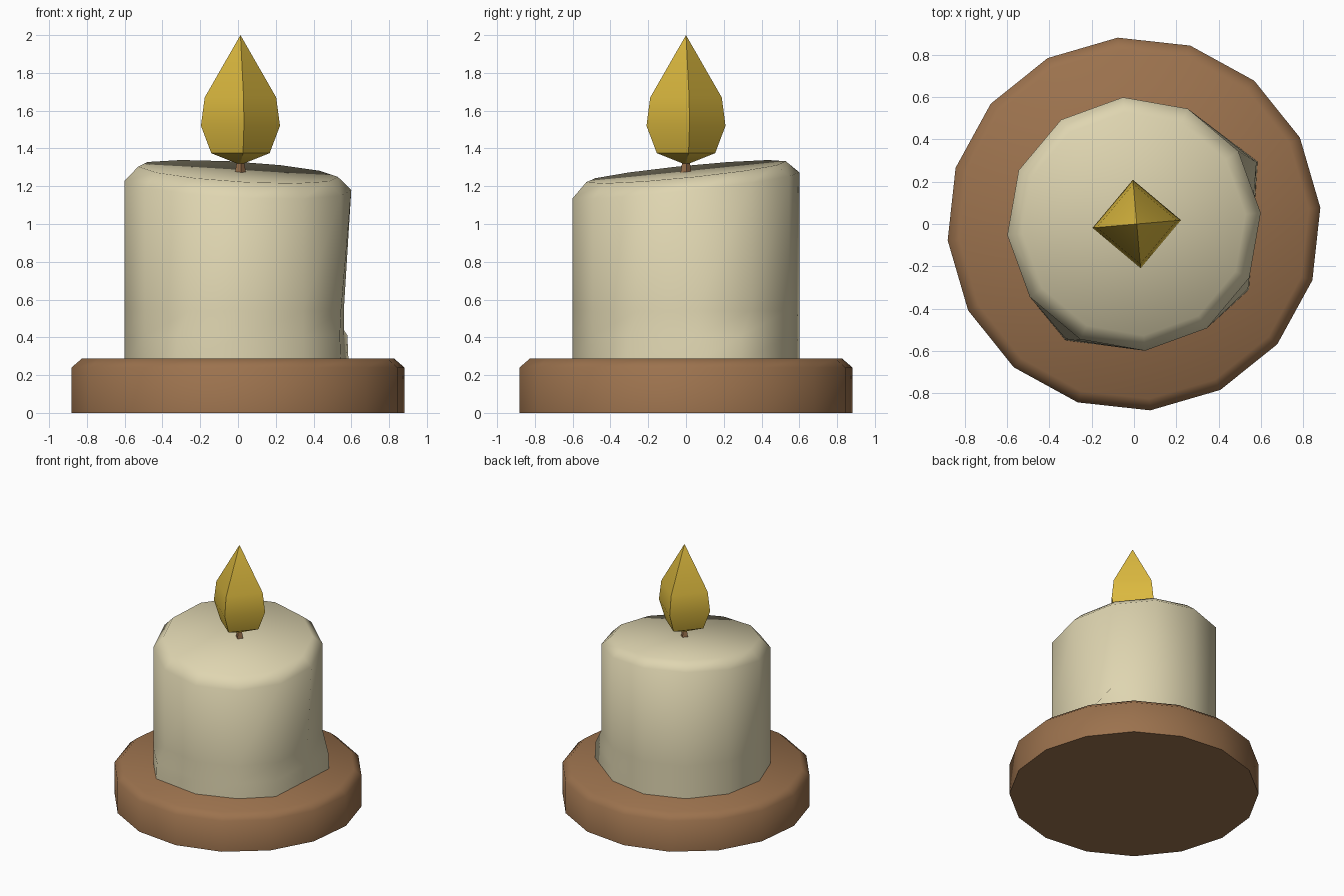
import bpy, bmesh, math
from math import cos, sin, radians

if "Cube" in bpy.data.objects:
    bpy.data.objects.remove(bpy.data.objects["Cube"])


def material(name, rgb):
    m = bpy.data.materials.new(name)
    m.diffuse_color = (*rgb, 1)
    m.use_nodes = True
    m.node_tree.nodes["Principled BSDF"].inputs["Base Color"].default_value = m.diffuse_color
    return m


WOOD = material("brown", (0.33, 0.168, 0.075))
WAX = material("cream wax", (0.74, 0.67, 0.44))
FIRE = material("flame yellow", (0.72, 0.49, 0.05))


def ring(n, r, z, cx=0.0, start=5):
    """One ring of n points; start is the angle of the first in degrees."""
    return [(cx + r * cos(radians(start + 360 * i / n)),
             r * sin(radians(start + 360 * i / n)), z) for i in range(n)]


def loft(name, rings, mat, angle):
    """Closed solid through equal-sized rings of points."""
    bm = bmesh.new()
    vs = [[bm.verts.new(p) for p in r] for r in rings]
    n = len(rings[0])
    for a, b in zip(vs, vs[1:]):
        for i in range(n):
            j = (i + 1) % n
            bm.faces.new((a[i], a[j], b[j], b[i]))
    bm.faces.new(vs[0][::-1])
    bm.faces.new(vs[-1])
    bmesh.ops.remove_doubles(bm, verts=bm.verts, dist=0.0005)
    bmesh.ops.recalc_face_normals(bm, faces=bm.faces)
    me = bpy.data.meshes.new(name)
    bm.to_mesh(me)
    bm.free()
    me.materials.append(mat)
    ob = bpy.data.objects.new(name, me)
    bpy.context.collection.objects.link(ob)
    bpy.ops.object.select_all(action='DESELECT')
    ob.select_set(True)
    bpy.context.view_layer.objects.active = ob
    bpy.ops.object.shade_smooth_by_angle(angle=radians(angle))
    return ob


# Wooden dish with a bevelled top edge
loft("base_plate", [ring(16, r, z) for r, z in
                    ((0.885, 0), (0.885, 0.24), (0.83, 0.287))], WOOD, 60)


# Wax body: slanted melted top, bevelled rim
def slanted(r, z, bx, cy):
    return [(x, y, z + bx * x + cy * y) for x, y, _ in ring(12, r, z)]


body = [ring(12, 0.602, z) for z in (0.27, 0.41, 0.54)]
body += [slanted(0.602, 1.205, -0.05, 0.11), slanted(0.53, 1.277, -0.06, 0.1)]

# Lumps of run-off wax at the foot, and a shallow dent on the right side
for k, (x, y) in {1: (0.585, 0.295), 8: (-0.325, -0.55), 11: (0.545, -0.31)}.items():
    body[0][k] = (x, y, 0.27)
    body[1][k] = (x * 0.99, y * 0.99, 0.41)
for row, x in ((0, 0.57), (1, 0.56), (2, 0.56)):
    body[row][0] = (x, 0.06, body[row][0][2])
loft("candle_body", body, WAX, 60)

# Wick
loft("wick", [ring(4, r, z, 0.013) for r, z in ((0.03, 1.265), (0.018, 1.34))], WOOD, 30)

# Four-sided flame
loft("flame", [ring(4, r, z, 0.013) for r, z in
               ((0.012, 1.318), (0.155, 1.375), (0.21, 1.52), (0.19, 1.67), (0, 2.0))],
     FIRE, 40)
